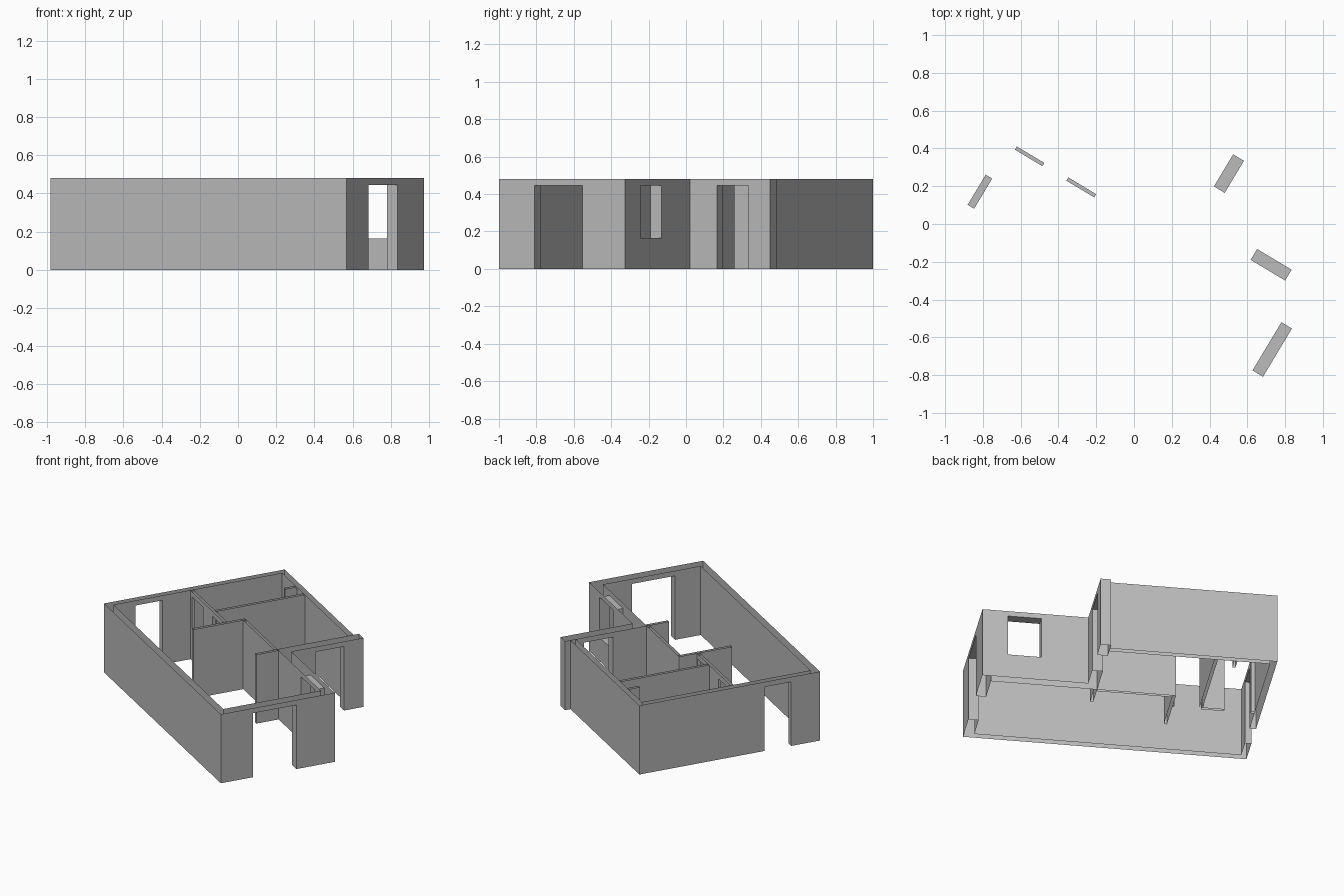
import bpy, bmesh
from math import radians
from mathutils import Vector

cube = bpy.data.objects.get("Cube")
if cube:
    bpy.data.objects.remove(cube, do_unlink=True)

TOP = 0.48      # wall height
HEAD = 0.445    # height of door and window heads
SILL = 0.165    # window sill height
THIN = 0.02     # partition thickness

# One plain plaster colour
grey = bpy.data.materials.new("plaster_grey")
grey.use_nodes = True
grey.diffuse_color = (0.5, 0.5, 0.5, 1)
grey.node_tree.nodes["Principled BSDF"].inputs["Base Color"].default_value = (0.5, 0.5, 0.5, 1)


def wall(name, axis, face_a, face_b, holes=(), caps=()):
    """Hollow wall, open above and below. Each face is (offset, start, end),
    each hole (start, end, sill), each cap a position along the wall."""
    bm = bmesh.new()

    def point(along, offset, z):
        s, t = (along, offset) if axis == "s" else (offset, along)
        return Vector((-s, t, z))

    def quad(corners, toward):
        face = bm.faces.new([bm.verts.new(point(*c)) for c in corners])
        face.normal_update()
        if face.normal.dot(toward) < 0:
            face.normal_flip()

    def panel(offset, lo, hi, z0, z1, toward):
        if hi > lo and z1 > z0:
            quad([(lo, offset, z0), (hi, offset, z0), (hi, offset, z1), (lo, offset, z1)], toward)

    a, b = face_a[0], face_b[0]

    def across(along, z0, z1, toward):
        quad([(along, a, z0), (along, b, z0), (along, b, z1), (along, a, z1)], toward)

    # Both long faces, split around the openings
    for (offset, lo, hi), other in ((face_a, b), (face_b, a)):
        out = point(0, offset, 0) - point(0, other, 0)
        start = lo
        for h0, h1, sill in holes:
            panel(offset, start, h0, 0, TOP, out)
            panel(offset, h0, h1, 0, sill, out)
            panel(offset, h0, h1, HEAD, TOP, out)
            start = h1
        panel(offset, start, hi, 0, TOP, out)

    # Reveals of the openings
    forward = point(1, 0, 0) - point(0, 0, 0)
    for h0, h1, sill in holes:
        across(h0, sill, HEAD, forward)
        across(h1, sill, HEAD, -forward)
        levels = [(HEAD, -1)] + ([(sill, 1)] if sill else [])
        for z, up in levels:
            quad([(h0, a, z), (h1, a, z), (h1, b, z), (h0, b, z)], Vector((0, 0, up)))

    # Free ends
    middle = (face_a[1] + face_a[2]) / 2
    for along in caps:
        across(along, 0, TOP, forward if along > middle else -forward)

    bmesh.ops.remove_doubles(bm, verts=bm.verts, dist=0.0001)
    mesh = bpy.data.meshes.new(name)
    bm.to_mesh(mesh)
    bm.free()
    mesh.materials.append(grey)
    obj = bpy.data.objects.new(name, mesh)
    obj.location = (0.568, -1, 0)
    obj.rotation_euler.z = radians(-31)
    bpy.context.collection.objects.link(obj)


def partition(name, axis, offset, lo, hi, holes=(), caps=()):
    wall(name, axis, (offset, lo, hi), (offset + THIN, lo, hi), holes, caps)


# Outer walls: s runs along the long front wall, t runs into the house
W, D = 1.809, 1.246
wall("front_wall", "s", (0, 0, W), (0.046, 0.065, 1.769))
wall("entrance_wall", "t", (0, 0, 0.787), (0.065, 0.046, 0.72), [(0.223, 0.521, 0)])
wall("window_wall", "s", (0.787, 0, 0.675), (0.72, 0.065, 0.742), [(0.162, 0.375, SILL)])
wall("side_door_wall", "t", (0.675, 0.787, 1.284), (0.742, 0.72, 1.284),
     [(0.953, 1.151, 0)], [1.284])
wall("back_wall", "s", (D, 0.742, W), (1.21, 0.742, 1.769))
wall("far_end_wall", "t", (W, 0, D), (1.769, 0.046, 1.21), [(0.198, 0.384, 0)])

# Inner partitions
partition("room_partition", "s", 0.577, 1.245, 1.769,
          [(1.255, 1.427, 0), (1.575, 1.745, 0)])
partition("hall_screen", "t", 1.225, 0.356, 0.72, caps=[0.356, 0.72])
partition("hall_partition", "s", 0.70, 0.742, 1.225)
partition("hall_stub", "t", 0.722, 0.567, 0.72, caps=[0.567])
partition("cross_partition", "t", 1.415, 0.597, 1.21)
partition("closet_stub", "t", 1.54, 1.13, 1.21, caps=[1.13])
